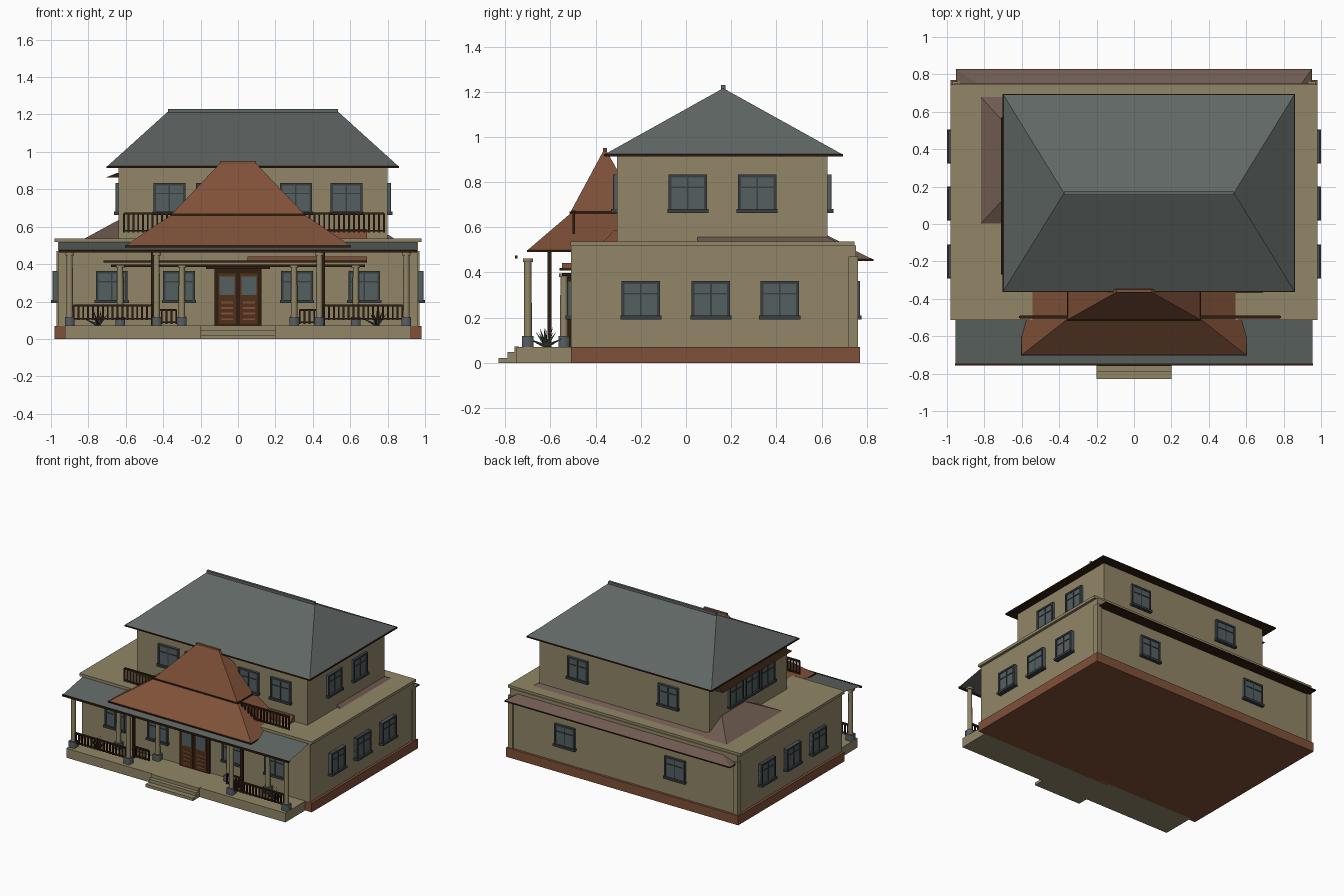
import bpy, bmesh, math
from mathutils import Matrix, Vector

cube = bpy.data.objects.get("Cube")
if cube:
    bpy.data.objects.remove(cube, do_unlink=True)

# Flat colours, shared by every part
COLOURS = {
    "cream_plaster": (0.285, 0.24, 0.136),
    "slate": (0.117, 0.136, 0.13),
    "orange_tile": (0.215, 0.082, 0.04),
    "brown_tile": (0.16, 0.105, 0.083),
    "dark_wood": (0.03, 0.0125, 0.005),
    "door_wood": (0.085, 0.03, 0.01),
    "window_frame": (0.04, 0.05, 0.054),
    "window_glass": (0.09, 0.115, 0.12),
    "leaf": (0.06, 0.075, 0.055),
    "stone": (0.095, 0.115, 0.125),
}
MATS = []
for label, rgb in COLOURS.items():
    m = bpy.data.materials.new(label)
    m.use_nodes = True
    m.diffuse_color = (*rgb, 1)
    m.node_tree.nodes["Principled BSDF"].inputs["Base Color"].default_value = (*rgb, 1)
    MATS.append(m)
CREAM, SLATE, ORANGE, BROWN, WOOD, DOOR, FRAME, GLASS, LEAF, STONE = range(len(MATS))


class Part:
    """Collects simple solids into one named object."""

    def __init__(self, name):
        self.name, self.bm = name, bmesh.new()

    def frustum(self, base, top, z0, z1, mat):
        """Solid between two rectangles (x0, x1, y0, y1)."""
        rings = []
        for (x0, x1, y0, y1), z in ((base, z0), (top, z1)):
            corners = ((x0, y0), (x1, y0), (x1, y1), (x0, y1))
            rings.append([self.bm.verts.new((x, y, z)) for x, y in corners])
        lo, hi = rings
        faces = [lo[::-1], hi] + [(lo[i], lo[i - 3], hi[i - 3], hi[i]) for i in range(4)]
        for f in faces:
            self.bm.faces.new(f).material_index = mat
        return self

    def box(self, x0, x1, y0, y1, z0, z1, mat):
        return self.frustum((x0, x1, y0, y1), (x0, x1, y0, y1), z0, z1, mat)

    def cone(self, matrix, r1, r2, depth, mat, sides=12):
        ret = bmesh.ops.create_cone(self.bm, cap_ends=True, segments=sides, radius1=r1,
                                    radius2=r2, depth=depth, matrix=matrix)
        for f in {f for v in ret["verts"] for f in v.link_faces}:
            f.material_index = mat
        return self

    def done(self, loc=(0, 0, 0), turn=0, smooth=False):
        mesh = bpy.data.meshes.new(self.name)
        self.bm.to_mesh(mesh)
        self.bm.free()
        for m in MATS:
            mesh.materials.append(m)
        ob = bpy.data.objects.new(self.name, mesh)
        ob.location, ob.rotation_euler.z = loc, turn
        bpy.context.collection.objects.link(ob)
        if smooth:
            for p in mesh.polygons:
                p.use_smooth = len(p.vertices) == 4 and abs(p.normal.z) < 0.5 and p.area < 0.006
        return ob


def box(name, *args):
    return Part(name).box(*args).done()


def window(name, x, y, z, turn=0, w=0.17, h=0.165):
    """Casement with sill; faces -y before turning."""
    a, t, p = w / 2, 0.013, Part(name)
    p.box(-a, a, -0.012, 0.01, 0, h, GLASS)
    for s in (-1, 1):
        p.box(min(s * a, s * (a - t)), max(s * a, s * (a - t)), -0.018, 0.01, 0, h, FRAME)
    p.box(-a, a, -0.018, 0.01, h - t, h, FRAME)
    p.box(-a - 0.006, a + 0.006, -0.026, 0.01, -0.005, 0.012, FRAME)
    p.box(-0.004, 0.004, -0.016, 0.01, 0, h, FRAME)
    p.box(-a, a, -0.016, 0.01, h * 0.64, h * 0.64 + 0.007, FRAME)
    p.done((x, y, z), turn)


def railing(name, x0, x1, y, z0, z1):
    p = Part(name)
    p.box(x0, x1, y - 0.008, y + 0.008, z1 - 0.011, z1, WOOD)
    p.box(x0, x1, y - 0.006, y + 0.006, z0 + 0.004, z0 + 0.013, WOOD)
    n = max(2, round((x1 - x0) / 0.026))
    for i in range(n + 1):
        x = x0 + (x1 - x0) * i / n
        p.box(x - 0.005, x + 0.005, y - 0.005, y + 0.005, z0, z1 - 0.005, WOOD)
    p.done()


def column(name, x, y, top):
    p = Part(name)
    p.box(-0.025, 0.025, -0.025, 0.025, 0.07, 0.118, STONE)
    p.cone(Matrix.Translation((0, 0, (0.118 + top) / 2)), 0.018, 0.016, top - 0.118, CREAM)
    p.box(-0.022, 0.022, -0.022, 0.022, top - 0.016, top, CREAM)
    p.done((x, y, 0), smooth=True)


# Lower storey with plinth, cornice and rear corner posts
box("plinth", -0.98, 0.98, -0.51, 0.77, 0, 0.07, ORANGE)
box("lower_walls", -0.962, 0.962, -0.508, 0.752, 0.07, 0.52, CREAM)
box("cornice", -0.982, 0.982, -0.512, 0.745, 0.517, 0.538, CREAM)
for s in (-1, 1):
    box("rear_corner_post", s * 0.95 - 0.02, s * 0.95 + 0.02, 0.72, 0.762, 0.07, 0.47, CREAM)

# Upper storey and main hipped roof
box("upper_walls", -0.638, 0.80, -0.305, 0.627, 0.53, 0.92, CREAM)
box("main_eave", -0.703, 0.862, -0.363, 0.695, 0.914, 0.924, WOOD)
Part("main_roof").frustum((-0.698, 0.857, -0.358, 0.69), (-0.375, 0.535, 0.164, 0.166),
                          0.924, 1.215, SLATE).done()
box("main_ridge_cap", -0.375, 0.535, 0.156, 0.174, 1.208, 1.23, SLATE)

# Rear and side tiled lean-to roofs
box("rear_eave", -0.952, 0.952, 0.72, 0.83, 0.45, 0.459, WOOD)
Part("rear_roof").frustum((-0.95, 0.95, 0.05, 0.826), (-0.64, 0.805, 0.05, 0.625),
                          0.459, 0.556, BROWN).done()
Part("side_roof").frustum((-0.82, -0.62, 0, 0.68), (-0.638, -0.62, 0.2, 0.48),
                          0.537, 0.636, BROWN).done()
Part("side_canopy").frustum((-0.71, -0.63, -0.27, 0.57), (-0.65, -0.63, -0.24, 0.54),
                            0.862, 0.886, WOOD).done()

# Porch floor, steps and sloping roof sheet
box("porch_floor", -0.925, 0.925, -0.75, -0.49, 0.0, 0.071, CREAM)
for depth, top in ((0.83, 0.022), (0.79, 0.047)):
    box("porch_step", -0.2, 0.2, -depth, -0.74, 0, top, CREAM)
Part("porch_step_top").box(-0.2, 0.2, -0.76, -0.74, 0, 0.0715, CREAM).done()
sheet = Part("porch_roof")
edge = [(-0.955, -0.75, 0.473), (0.955, -0.75, 0.473), (0.955, -0.51, 0.517), (-0.955, -0.51, 0.517)]
sheet.bm.faces.new([sheet.bm.verts.new(c) for c in edge]).material_index = SLATE
sheet.done()
box("porch_fascia", -0.957, 0.957, -0.756, -0.746, 0.462, 0.476, WOOD)

# Two-tier tiled entrance roof
box("entrance_lower_eave", -0.604, 0.604, -0.704, -0.45, 0.49, 0.5, WOOD)
Part("entrance_lower_roof").frustum((-0.6, 0.6, -0.7, -0.3), (-0.355, 0.355, -0.508, -0.3),
                                    0.5, 0.664, ORANGE).done()
box("entrance_upper_eave", -0.358, 0.358, -0.515, -0.3, 0.661, 0.67, WOOD)
Part("entrance_upper_roof").frustum((-0.352, 0.352, -0.51, -0.2), (-0.097, 0.097, -0.366, -0.352),
                                    0.67, 0.938, ORANGE).done()
box("entrance_ridge_cap", -0.097, 0.097, -0.367, -0.35, 0.93, 0.95, ORANGE)

# Low tiled ledge on the balcony
Part("balcony_ledge").frustum((0.36, 0.69, -0.365, -0.3), (0.36, 0.69, -0.32, -0.3),
                              0.538, 0.585, ORANGE).done()

# Columns, posts, railings and plants on both sides
for s, side in ((-1, "right"), (1, "left")):
    for x in (0.90, 0.435):
        column(side + "_porch_column", s * x, -0.70, 0.462)
    for x in (0.63, 0.30):
        column(side + "_wall_column", s * x, -0.54, 0.395)
    x = s * 0.457
    box(side + "_entrance_post", x - 0.009, x + 0.009, -0.614, -0.596, 0.07, 0.495, WOOD)
    a, b = sorted((s * 0.46, s * 0.88))
    railing(side + "_porch_railing", a, b, -0.70, 0.1, 0.185)
    a, b = sorted((s * 0.33, s * 0.46))
    railing(side + "_inner_railing", a, b, -0.605, 0.08, 0.16)
    plant = Part(side + "_plant")
    for i in range(11):
        lean = 0.35 + 0.4 * (i % 3)
        rot = Matrix.Rotation(i * math.tau / 11, 4, "Z") @ Matrix.Rotation(lean, 4, "Y")
        plant.cone(rot @ Matrix.Translation((0, 0, 0.045)), 0.009, 0.0, 0.09, LEAF, 4)
    plant.done((s * 0.745, -0.62, 0.072))
railing("right_balcony_railing", -0.61, -0.355, -0.497, 0.57, 0.675)
railing("left_balcony_railing", 0.355, 0.78, -0.497, 0.57, 0.675)

# Slim beam and tiled strip over the wall columns
box("wall_beam", -0.68, 0.68, -0.55, -0.508, 0.385, 0.398, WOOD)
box("wall_canopy", -0.72, 0.69, -0.56, -0.508, 0.408, 0.42, WOOD)
box("wall_canopy_tiles", 0.05, 0.69, -0.55, -0.508, 0.42, 0.442, ORANGE)

# Double entrance door
door = Part("entrance_door").box(-0.125, 0.125, -0.525, -0.5, 0.07, 0.385, WOOD)
for s in (-1, 1):
    a, b = sorted((s * 0.012, s * 0.105))
    door.box(a, b, -0.53, -0.5, 0.08, 0.35, DOOR)
    door.box(a + 0.006, b - 0.006, -0.533, -0.5, 0.235, 0.335, GLASS)
    for k in range(4):
        z = 0.10 + k * 0.03
        door.box(a + 0.015, b - 0.015, -0.534, -0.5, z, z + 0.01, ORANGE)
door.done()
box("door_canopy", -0.17, 0.17, -0.54, -0.5, 0.375, 0.39, WOOD)

# Windows: front, rear and sides
quarter = math.pi / 2
for x in (-0.675, -0.315, 0.315, 0.675):
    window("lower_front_window", x, -0.508, 0.197)
for x in (-0.367, -0.14, 0.31, 0.58):
    window("upper_front_window", x, -0.305, 0.668)
for x in (-0.44, 0.49):
    window("lower_rear_window", x, 0.752, 0.197, math.pi)
for x in (-0.295, 0.47):
    window("upper_rear_window", x, 0.627, 0.668, math.pi)
for s in (-1, 1):
    for y in (-0.2, 0.11, 0.415):
        window("lower_side_window", s * 0.974, y, 0.197, s * quarter)
for y in (0.008, 0.315):
    window("upper_left_window", 0.80, y, 0.668, quarter)
for y in (-0.06, 0.13, 0.32):
    window("upper_right_window", -0.638, y, 0.668, -quarter)
